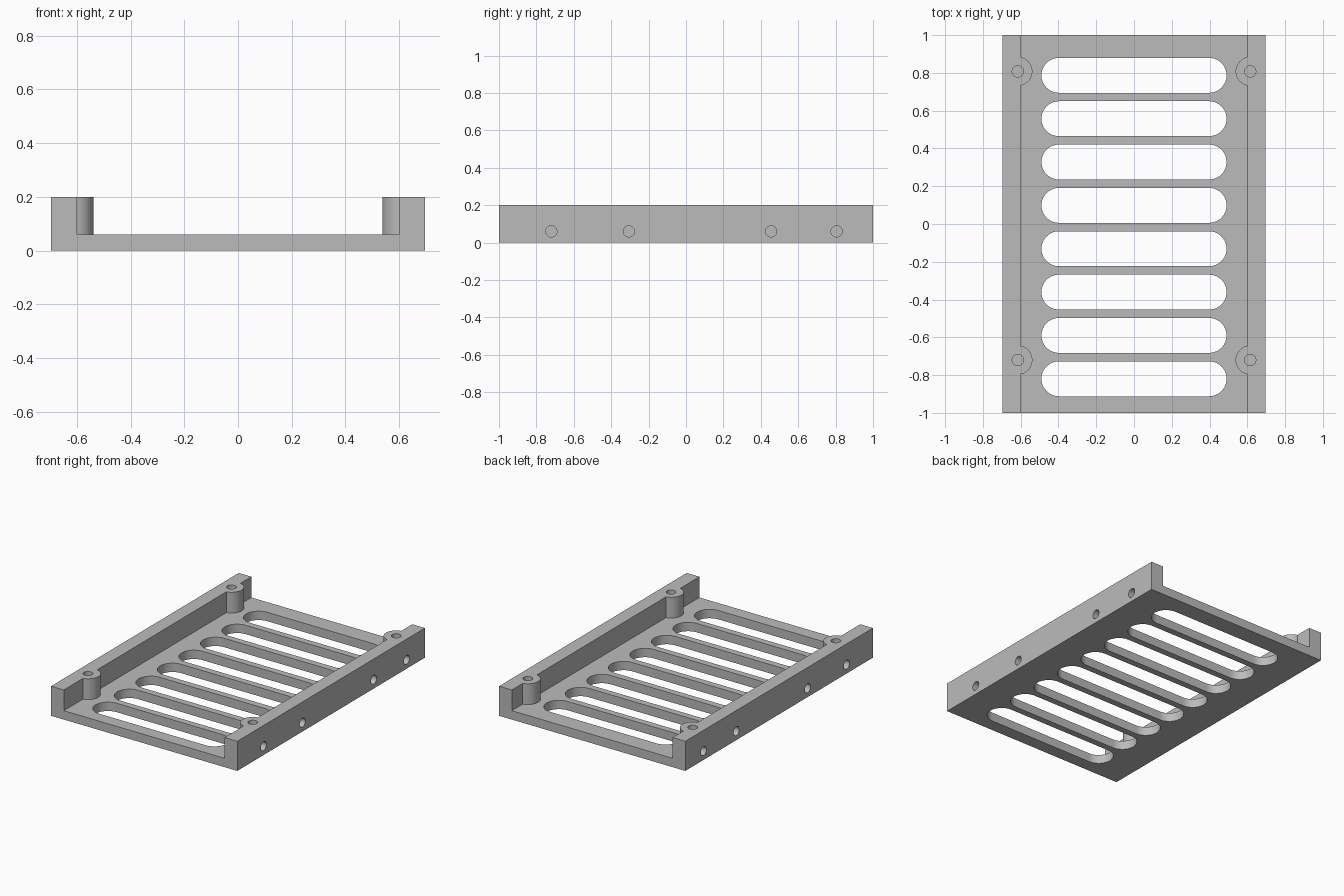
import bpy
import bmesh
from math import cos, sin, pi, radians
from mathutils import Matrix, Vector

cube = bpy.data.objects.get("Cube")
if cube:
    bpy.data.objects.remove(cube, do_unlink=True)

HALF_W, HALF_L, RAIL_IN = 0.695, 1.0, 0.6
FLOOR, TOP = 0.06, 0.2
POST_X, POST_Y, POST_R = 0.615, (0.808, -0.72), 0.077
HOLE_R = 0.03
SIDE_HOLES_Y = (-0.72, -0.305, 0.455, 0.805)


def prism(bm, points, offset):
    """Extrude a closed outline along an offset."""
    face = bm.faces.new([bm.verts.new(p) for p in points])
    result = bmesh.ops.extrude_face_region(bm, geom=[face], use_keep_orig=True)
    verts = [v for v in result["geom"] if isinstance(v, bmesh.types.BMVert)]
    bmesh.ops.translate(bm, verts=verts, vec=Vector(offset))


def cylinder(bm, radius, start, end, segments=48):
    """Capped cylinder between two points."""
    a, b = Vector(start), Vector(end)
    turn = (b - a).to_track_quat("Z", "Y").to_matrix().to_4x4()
    bmesh.ops.create_cone(bm, cap_ends=True, segments=segments, radius1=radius,
                          radius2=radius, depth=(b - a).length,
                          matrix=Matrix.Translation((a + b) / 2) @ turn)


def make_object(name, bm):
    bmesh.ops.recalc_face_normals(bm, faces=bm.faces)
    mesh = bpy.data.meshes.new(name)
    bm.to_mesh(mesh)
    bm.free()
    obj = bpy.data.objects.new(name, mesh)
    bpy.context.collection.objects.link(obj)
    return obj


def combine(body, name, bm, operation):
    """Bake a boolean of the helper shape into the body."""
    helper = make_object(name, bm)
    helper.hide_render = True
    mod = body.modifiers.new(name, "BOOLEAN")
    mod.object, mod.operation, mod.solver = helper, operation, "EXACT"
    bpy.context.view_layer.update()
    graph = bpy.context.evaluated_depsgraph_get()
    baked = bpy.data.meshes.new_from_object(body.evaluated_get(graph))
    body.modifiers.clear()
    body.data = baked
    bpy.data.objects.remove(helper, do_unlink=True)


# Floor and two side rails as one channel profile
bm = bmesh.new()
half = [(HALF_W, 0), (HALF_W, TOP), (RAIL_IN, TOP), (RAIL_IN, FLOOR)]
outline = half + [(-x, z) for x, z in reversed(half)]
prism(bm, [(x, -HALF_L, z) for x, z in outline], (0, 2 * HALF_L, 0))
tray = make_object("vented_tray", bm)

# Round screw posts against the rails
bm = bmesh.new()
for side in (-1, 1):
    for y in POST_Y:
        cylinder(bm, POST_R, (side * POST_X, y, FLOOR / 2), (side * POST_X, y, TOP), 64)
combine(tray, "screw_posts", bm, "UNION")

# Eight rounded vent slots
bm = bmesh.new()
radius, straight, steps = 0.0925, 0.3975, 20
for i in range(8):
    y = 0.787 - 0.2295 * i
    points = []
    for side, first in ((1, -pi / 2), (-1, pi / 2)):
        for k in range(steps + 1):
            a = first + pi * k / steps
            points.append((side * straight + radius * cos(a), y + radius * sin(a), -0.1))
    prism(bm, points, (0, 0, 0.3))
combine(tray, "vent_slots", bm, "DIFFERENCE")

# Blind screw holes in the posts
bm = bmesh.new()
for side in (-1, 1):
    for y in POST_Y:
        cylinder(bm, HOLE_R, (side * POST_X, y, 0.1), (side * POST_X, y, TOP + 0.1))
combine(tray, "post_holes", bm, "DIFFERENCE")

# Blind mounting holes in the outer sides
bm = bmesh.new()
for side in (-1, 1):
    for y in SIDE_HOLES_Y:
        cylinder(bm, HOLE_R, (side * 0.63, y, FLOOR), (side * 0.8, y, FLOOR))
combine(tray, "side_holes", bm, "DIFFERENCE")

# Single grey material
grey = bpy.data.materials.new("plain_grey")
grey.use_nodes = True
colour = (0.5, 0.5, 0.5, 1)
grey.diffuse_color = colour
grey.node_tree.nodes["Principled BSDF"].inputs["Base Color"].default_value = colour
tray.data.materials.clear()
tray.data.materials.append(grey)

# Smooth curved walls, crisp edges
bpy.ops.object.select_all(action="DESELECT")
tray.select_set(True)
bpy.context.view_layer.objects.active = tray
bpy.ops.object.shade_smooth_by_angle(angle=radians(30))
